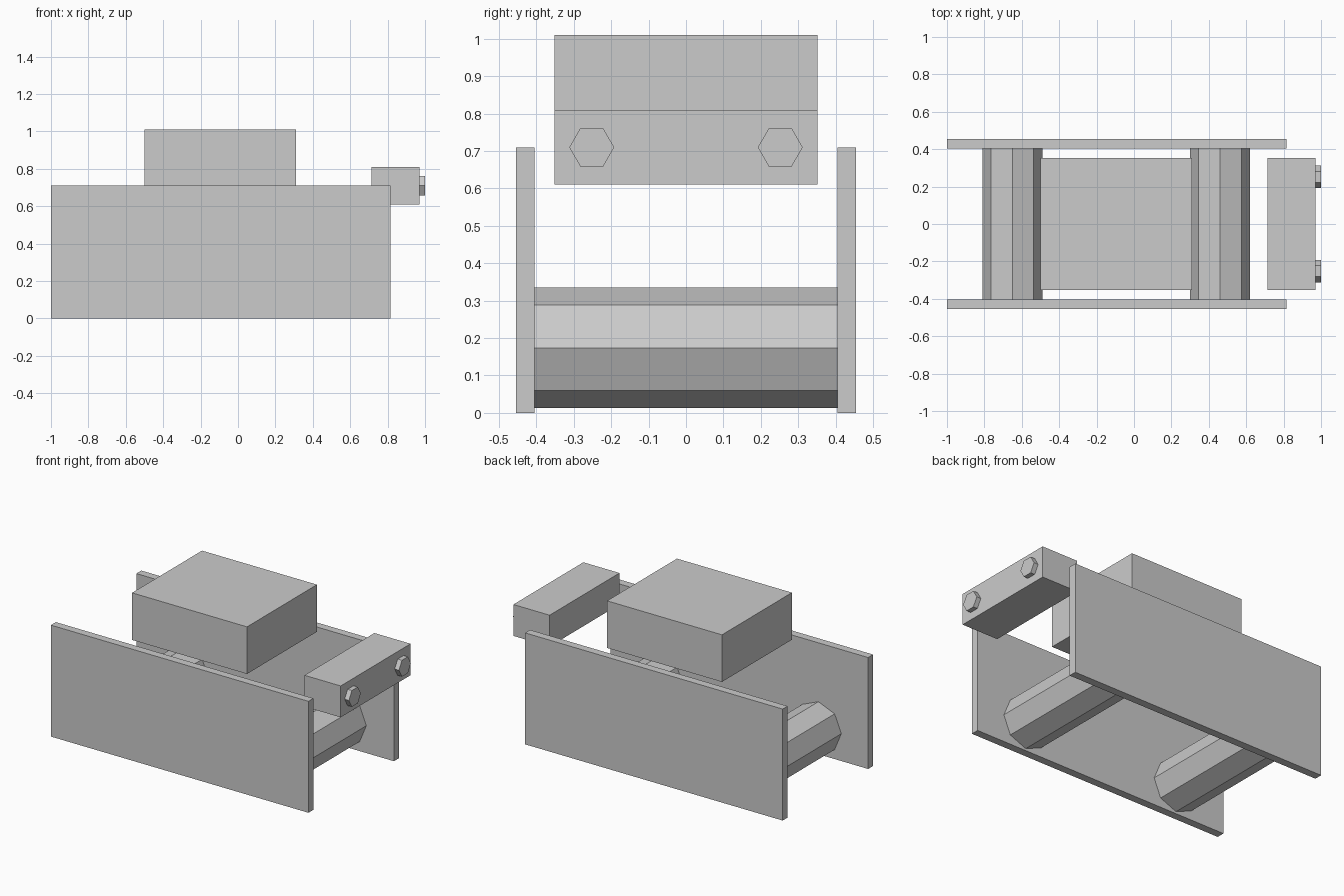
import bpy
import math

cube = bpy.data.objects.get("Cube")
if cube:
    bpy.data.objects.remove(cube, do_unlink=True)

grey = bpy.data.materials.new("light grey")
grey.use_nodes = True
colour = (0.6, 0.6, 0.6, 1)
grey.diffuse_color = colour
grey.node_tree.nodes["Principled BSDF"].inputs["Base Color"].default_value = colour


def finish(name):
    obj = bpy.context.object
    obj.name = name
    obj.data.materials.append(grey)
    bpy.ops.object.transform_apply(location=False, rotation=True, scale=True)
    return obj


def box(name, low, high):
    bpy.ops.mesh.primitive_cube_add(
        size=1, location=[(a + b) / 2 for a, b in zip(low, high)])
    bpy.context.object.scale = [b - a for a, b in zip(low, high)]
    return finish(name)


def prism(name, sides, radius, depth, location, rotation):
    bpy.ops.mesh.primitive_cylinder_add(
        vertices=sides, radius=radius, depth=depth,
        location=location, rotation=rotation)
    return finish(name)


quarter = math.pi / 2

# Side plates, and bolts on the end block
for side, s in (("left", 1), ("right", -1)):
    y = sorted((s * 0.405, s * 0.455))
    box("side_plate_" + ("back" if s > 0 else "front"),
        (-1, y[0], 0), (0.815, y[1], 0.71))
    prism("bolt_" + ("back" if s > 0 else "front"), 6, 0.06, 0.03,
          (0.985, s * 0.252, 0.71), (quarter, 0, quarter))

# Octagonal rollers between the plates
for end, x in (("rear", -0.65), ("fore", 0.46)):
    prism("roller_" + end, 8, 0.161, 0.81, (x, 0, 0.174), (quarter, 0, 0))

# Raised body and the separate end block
box("upper_body", (-0.5, -0.352, 0.71), (0.31, 0.352, 1.01))
box("end_block", (0.715, -0.352, 0.61), (0.97, 0.352, 0.81))

# Bolt hexagons point sideways
for name in ("bolt_back", "bolt_front"):
    mesh = bpy.data.objects[name].data
    width = max(v.co.y for v in mesh.vertices)
    height = max(v.co.z for v in mesh.vertices)
    if height > width:
        for v in mesh.vertices:
            x, y, z = v.co
            v.co = (x, -z, y)
